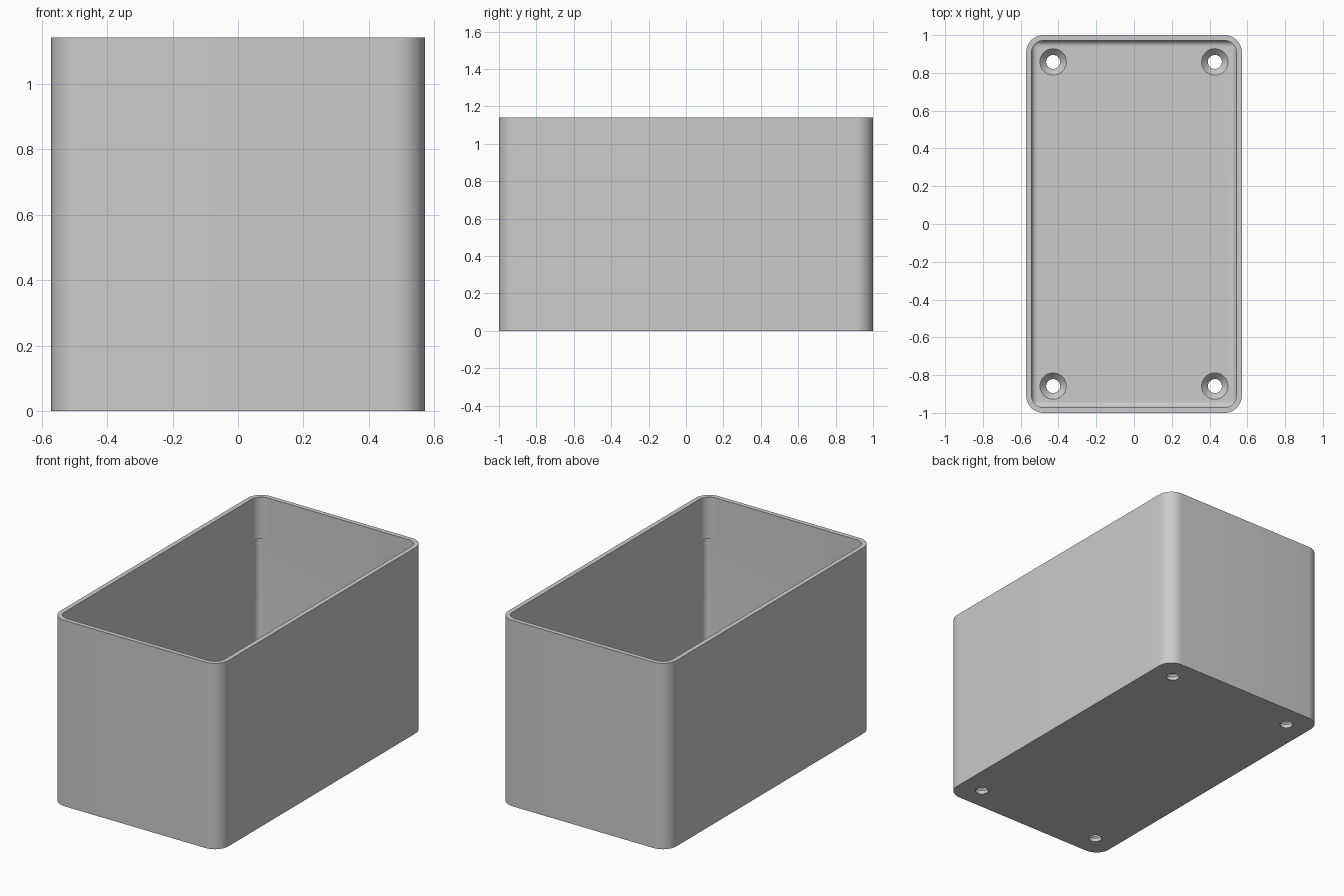
import bpy, bmesh, math

# Remove the default cube
cube = bpy.data.objects.get("Cube")
if cube:
    bpy.data.objects.remove(cube, do_unlink=True)

HX, HY, H = 0.571, 1.0, 1.142          # half width, half depth, height
WALL, FLOOR = 0.0286, 0.057            # wall and floor thickness
R_OUT = 0.092                          # outer corner radius
R_IN = R_OUT - WALL
R_LOW, RELIEF_Z = 0.036, 0.885         # tighter inner corners below this height
FILLET = 0.03
SCREW_X, SCREW_Y = 0.428, 0.858
HOLE_R, SINK_R, SINK_DEPTH = 0.037, 0.07, 0.035

grey = bpy.data.materials.new("plain grey")
grey.use_nodes = True
grey.diffuse_color = (0.6, 0.6, 0.6, 1)
grey.node_tree.nodes["Principled BSDF"].inputs["Base Color"].default_value = (0.6, 0.6, 0.6, 1)


def rounded_ring(hx, hy, r, z, cx=0.0, cy=0.0, seg=12):
    """Points of a rounded rectangle, counter-clockwise."""
    pts = []
    for k, (sx, sy) in enumerate([(1, 1), (-1, 1), (-1, -1), (1, -1)]):
        for i in range(seg + 1):
            a = math.pi / 2 * (k + i / seg)
            pts.append((cx + sx * (hx - r) + r * math.cos(a),
                        cy + sy * (hy - r) + r * math.sin(a), z))
    return pts


def loft(bm, rings):
    """Join rings in order and close both ends."""
    loops = [[bm.verts.new(p) for p in ring] for ring in rings]
    n = len(loops[0])
    for a, b in zip(loops, loops[1:]):
        for i in range(n):
            j = (i + 1) % n
            bm.faces.new((a[i], a[j], b[j], b[i]))
    bm.faces.new(loops[0][::-1])
    bm.faces.new(loops[-1])


def make_object(name, bm):
    bmesh.ops.remove_doubles(bm, verts=bm.verts, dist=1e-5)
    bmesh.ops.recalc_face_normals(bm, faces=bm.faces)
    mesh = bpy.data.meshes.new(name)
    bm.to_mesh(mesh)
    bm.free()
    mesh.materials.append(grey)
    obj = bpy.data.objects.new(name, mesh)
    bpy.context.collection.objects.link(obj)
    return obj


# Open box: up the outside, over the rim, down the inside to the floor
ix, iy = HX - WALL, HY - WALL
rings = [
    rounded_ring(HX, HY, R_OUT, 0),
    rounded_ring(HX, HY, R_OUT, H),
    rounded_ring(ix, iy, R_IN, H),
    rounded_ring(ix, iy, R_IN, RELIEF_Z),
    rounded_ring(ix, iy, R_LOW, RELIEF_Z),
]
for i in range(7):
    a = math.pi / 2 * i / 6
    d = FILLET * (1 - math.cos(a))
    rings.append(rounded_ring(ix - d, iy - d, R_LOW - d,
                              FLOOR + FILLET * (1 - math.sin(a))))
bm = bmesh.new()
loft(bm, rings)
box = make_object("open_box", bm)

# Countersunk screw holes in the floor corners
bm = bmesh.new()
profile = [(HOLE_R, -0.05), (HOLE_R, FLOOR - SINK_DEPTH),
           (SINK_R, FLOOR), (SINK_R, FLOOR + 0.05)]
for sx in (-1, 1):
    for sy in (-1, 1):
        loft(bm, [rounded_ring(r, r, r, z, sx * SCREW_X, sy * SCREW_Y, 10)
                  for r, z in profile])
cutter = make_object("screw_hole_cutter", bm)
cutter.hide_render = True

cut = box.modifiers.new("screw holes", 'BOOLEAN')
cut.operation = 'DIFFERENCE'
cut.solver = 'EXACT'
cut.object = cutter

bpy.ops.object.select_all(action='DESELECT')
box.select_set(True)
bpy.context.view_layer.objects.active = box
bpy.ops.object.modifier_apply(modifier=cut.name)
bpy.data.objects.remove(cutter, do_unlink=True)
bpy.ops.object.shade_smooth_by_angle(angle=math.radians(30))
